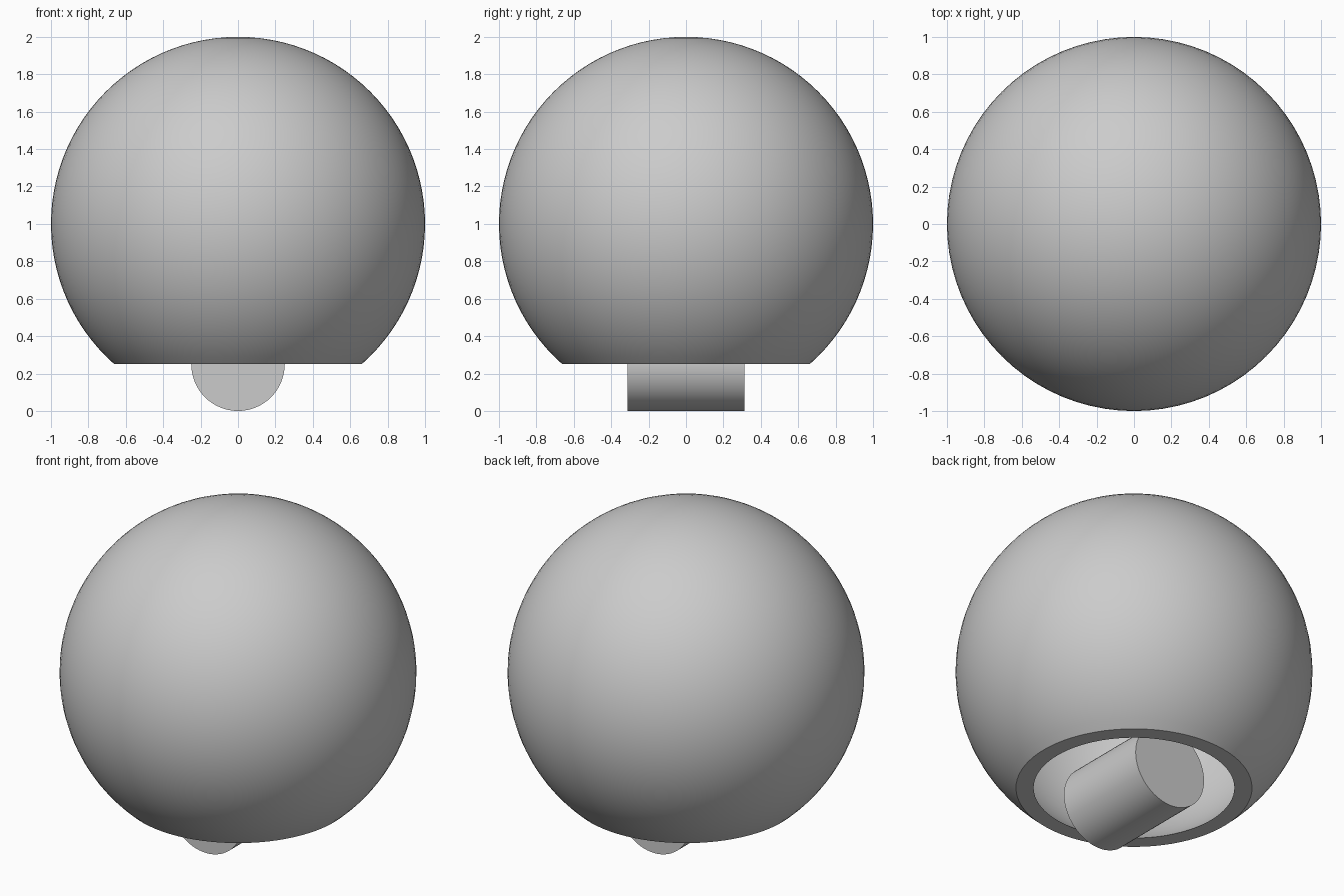
import bpy, bmesh, math
from mathutils import Matrix

if "Cube" in bpy.data.objects:
    bpy.data.objects.remove(bpy.data.objects["Cube"])

grey = bpy.data.materials.new("light_grey")
grey.diffuse_color = (0.6, 0.6, 0.6, 1)
grey.use_nodes = True
grey.node_tree.nodes["Principled BSDF"].inputs["Base Color"].default_value = grey.diffuse_color


def finish(bm, name):
    bmesh.ops.recalc_face_normals(bm, faces=bm.faces)
    mesh = bpy.data.meshes.new(name)
    bm.to_mesh(mesh)
    bm.free()
    mesh.materials.append(grey)
    obj = bpy.data.objects.new(name, mesh)
    bpy.context.collection.objects.link(obj)
    bpy.ops.object.select_all(action='DESELECT')
    obj.select_set(True)
    bpy.context.view_layer.objects.active = obj
    bpy.ops.object.shade_smooth_by_angle(angle=math.radians(30))
    return obj


def arc(radius, cut_z, steps=40):
    """Half-profile of a sphere centred at z = 1, from its top to the cut."""
    end = math.acos((cut_z - 1) / radius)
    return [(radius * math.sin(end * i / steps), 0, 1 + radius * math.cos(end * i / steps))
            for i in range(steps + 1)]


# Hollow ball, open at the bottom: outer arc, flat rim, inner arc
bm = bmesh.new()
points = arc(1.0, 0.25) + arc(0.9375, 0.25)[::-1]
verts = [bm.verts.new(p) for p in points]
edges = [bm.edges.new(pair) for pair in zip(verts, verts[1:])]
bmesh.ops.spin(bm, geom=verts + edges, cent=(0, 0, 0), axis=(0, 0, 1),
               angle=math.tau, steps=80, use_merge=True)
bmesh.ops.remove_doubles(bm, verts=bm.verts, dist=0.0005)
finish(bm, "hollow_ball")

# Horizontal cylinder hanging in the opening
bm = bmesh.new()
bmesh.ops.create_cone(bm, cap_ends=True, segments=64, radius1=0.25, radius2=0.25, depth=0.625,
                      matrix=Matrix.Translation((0, 0, 0.25)) @ Matrix.Rotation(math.pi / 2, 4, 'X'))
finish(bm, "cylinder_core")
